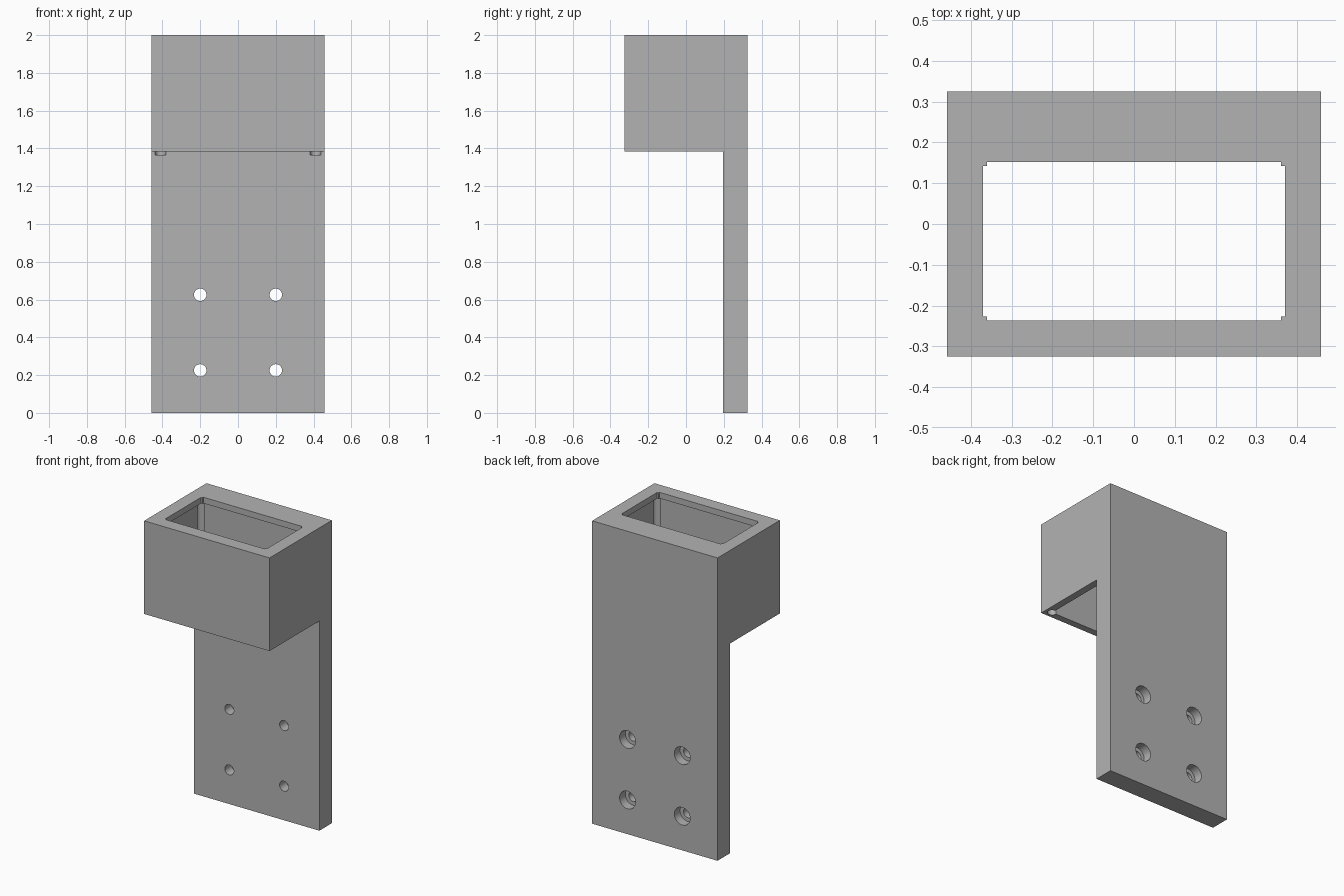
import bpy, bmesh, math
from mathutils import Matrix, Vector

if "Cube" in bpy.data.objects:
    bpy.data.objects.remove(bpy.data.objects["Cube"], do_unlink=True)

HALF_X, HALF_Y = 0.458, 0.325
PLATE_Y, BOX_Z, TOP_Z = 0.195, 1.385, 2.0

grey = bpy.data.materials.new("plain grey")
grey.use_nodes = True
grey.diffuse_color = (0.45, 0.45, 0.45, 1)
grey.node_tree.nodes["Principled BSDF"].inputs["Base Color"].default_value = (0.45, 0.45, 0.45, 1)


def finish(name, bm):
    mesh = bpy.data.meshes.new(name)
    bmesh.ops.recalc_face_normals(bm, faces=bm.faces)
    bm.to_mesh(mesh)
    bm.free()
    mesh.materials.append(grey)
    obj = bpy.data.objects.new(name, mesh)
    bpy.context.collection.objects.link(obj)
    return obj


def box(name, low, high):
    low, high = Vector(low), Vector(high)
    bm = bmesh.new()
    bmesh.ops.create_cube(bm, size=1, matrix=Matrix.Translation((low + high) / 2)
                          @ Matrix.Diagonal((*(high - low), 1)))
    return finish(name, bm)


def cylinder(name, start, end, radius):
    start, end = Vector(start), Vector(end)
    turn = (end - start).to_track_quat('Z', 'Y').to_matrix().to_4x4()
    bm = bmesh.new()
    bmesh.ops.create_cone(bm, cap_ends=True, segments=32, radius1=radius, radius2=radius,
                          depth=(end - start).length,
                          matrix=Matrix.Translation((start + end) / 2) @ turn)
    return finish(name, bm)


def cut(target, cutter):
    mod = target.modifiers.new("cut", 'BOOLEAN')
    mod.operation, mod.solver, mod.object = 'DIFFERENCE', 'EXACT', cutter
    bpy.context.view_layer.objects.active = target
    bpy.ops.object.modifier_apply(modifier=mod.name)
    bpy.data.objects.remove(cutter, do_unlink=True)


# Bracket: side profile of box and back plate, extruded across the width
bm = bmesh.new()
profile = [(-HALF_Y, TOP_Z), (-HALF_Y, BOX_Z), (PLATE_Y, BOX_Z),
           (PLATE_Y, 0), (HALF_Y, 0), (HALF_Y, TOP_Z)]
face = bm.faces.new([bm.verts.new((-HALF_X, y, z)) for y, z in profile])
side = bmesh.ops.extrude_face_region(bm, geom=[face])
bmesh.ops.translate(bm, vec=(2 * HALF_X, 0, 0),
                    verts=[v for v in side["geom"] if isinstance(v, bmesh.types.BMVert)])
bracket = finish("holder_bracket", bm)

# Cavity open at the bottom, leaving a lip at the top
CAV_X, CAV_FRONT, CAV_BACK, LIP_Z = 0.41, -0.279, 0.194, 1.96
cut(bracket, box("cavity", (-CAV_X, CAV_FRONT, 1.3), (CAV_X, CAV_BACK, LIP_Z)))

# Corner relief bores of the cavity
for x in (-CAV_X, CAV_X):
    for y in (CAV_FRONT, CAV_BACK):
        cut(bracket, cylinder("corner_relief", (x, y, BOX_Z - 0.02), (x, y, LIP_Z), 0.029))

# Top opening with small stepped corners
STEP = 0.01
for dx, dy in ((0, STEP), (STEP, 0)):
    cut(bracket, box("top_opening", (-0.37 + dx, -0.237 + dy, 1.9),
                     (0.37 - dx, 0.152 - dy, 2.1)))

# Counterbored screw holes in the back plate
for x in (-0.2, 0.2):
    for z in (0.225, 0.625):
        cut(bracket, cylinder("screw_hole", (x, 0.1, z), (x, 0.4, z), 0.033))
        cut(bracket, cylinder("counterbore", (x, 0.265, z), (x, 0.4, z), 0.058))

# Smooth bores, sharp edges
bpy.ops.object.select_all(action='DESELECT')
bracket.select_set(True)
bpy.context.view_layer.objects.active = bracket
bpy.ops.object.shade_smooth_by_angle(angle=math.radians(30))
